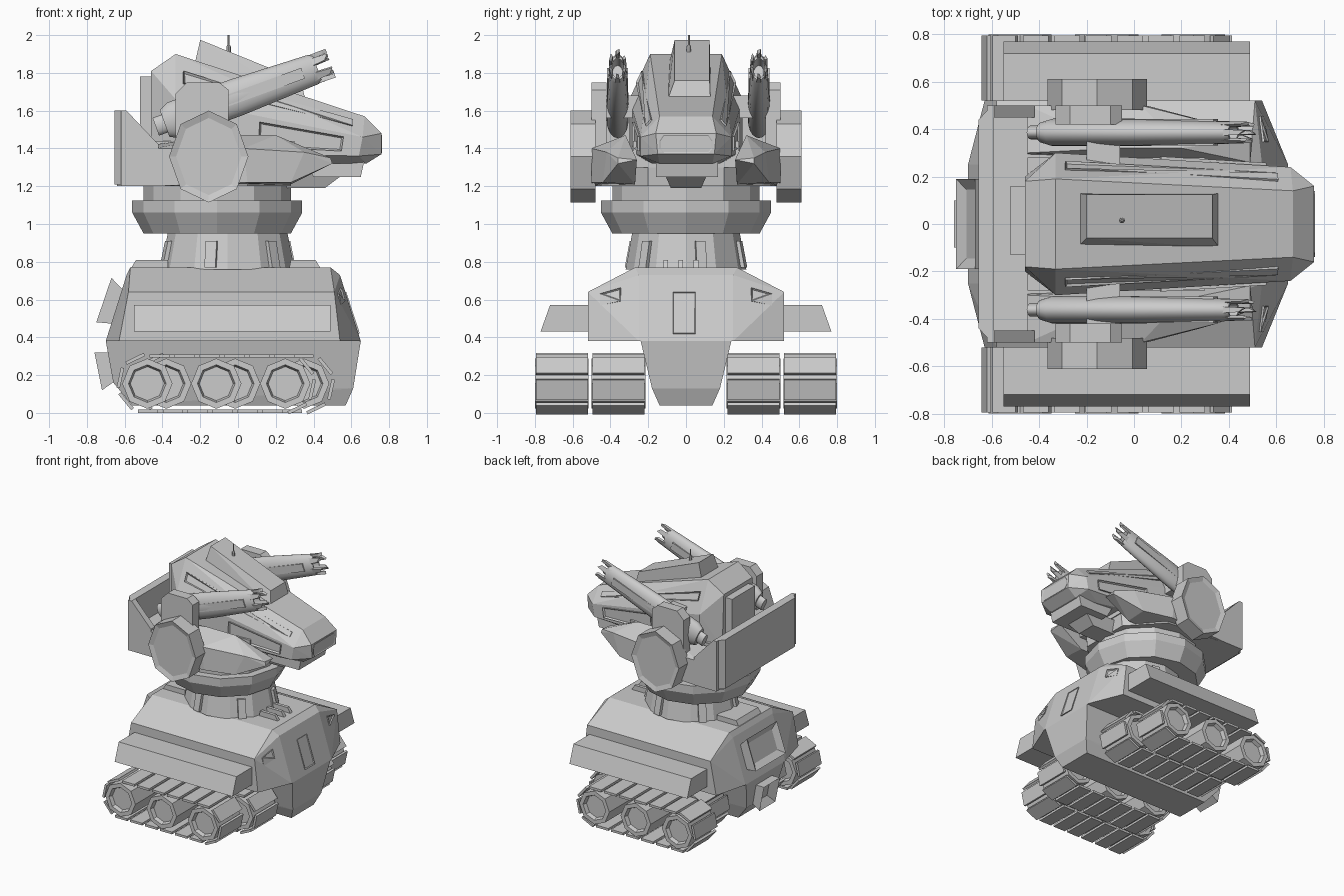
import bpy, bmesh
from math import cos, sin, pi, radians
from mathutils import Vector, Matrix

if "Cube" in bpy.data.objects:
    bpy.data.objects.remove(bpy.data.objects["Cube"], do_unlink=True)

grey = bpy.data.materials.new("plain grey")
grey.use_nodes = True
grey.diffuse_color = (0.6, 0.6, 0.6, 1)
grey.node_tree.nodes["Principled BSDF"].inputs["Base Color"].default_value = (0.6, 0.6, 0.6, 1)


def finish(name, bm, smooth=False):
    bmesh.ops.recalc_face_normals(bm, faces=bm.faces[:])
    me = bpy.data.meshes.new(name)
    bm.to_mesh(me)
    bm.free()
    me.materials.append(grey)
    ob = bpy.data.objects.new(name, me)
    bpy.context.collection.objects.link(ob)
    if smooth:
        bpy.context.view_layer.objects.active = ob
        ob.select_set(True)
        bpy.ops.object.shade_smooth_by_angle(angle=radians(35))
        ob.select_set(False)
    return ob


def add_hull(bm, pts):
    verts = [bm.verts.new(p) for p in pts]
    res = bmesh.ops.convex_hull(bm, input=verts)
    junk = [g for g in res["geom_interior"] + res["geom_unused"] if isinstance(g, bmesh.types.BMVert)]
    bmesh.ops.delete(bm, geom=list(set(junk)), context='VERTS')
    bmesh.ops.dissolve_limit(bm, angle_limit=radians(2), verts=bm.verts[:], edges=bm.edges[:])


def recess(bm, direction, rim, depth):
    """Inset the face looking along direction and push it inwards."""
    bm.normal_update()
    face = max(bm.faces, key=lambda f: f.normal.dot(direction) + f.calc_area() * 0.1)
    bmesh.ops.inset_region(bm, faces=[face], thickness=rim, use_even_offset=True)
    bmesh.ops.translate(bm, verts=face.verts[:], vec=-Vector(direction) * depth)


def solid(name, pts, both=False, look=None, rim=0.02, depth=0.012):
    """Convex solid; both=True mirrors the points so it spans the middle."""
    bm = bmesh.new()
    add_hull(bm, list(pts) + ([(x, -y, z) for x, y, z in pts] if both else []))
    if look:
        bmesh.ops.recalc_face_normals(bm, faces=bm.faces[:])
        recess(bm, Vector(look).normalized(), rim, depth)
    return finish(name, bm)


def pair(name, pts, **kw):
    for s, side in ((1, "left"), (-1, "right")):
        k = dict(kw)
        if "look" in k:
            k["look"] = (k["look"][0], s * k["look"][1], k["look"][2])
        solid(side + "_" + name, [(x, s * y, z) for x, y, z in pts], **k)


def prism(profile, y0, y1):
    return [(x, y, z) for x, z in profile for y in (y0, y1)]


def box(x0, x1, y0, y1, z0, z1):
    return prism([(x0, z0), (x1, z0), (x1, z1), (x0, z1)], y0, y1)


def lathe(name, profile, sides, place, scale_y=1.0, smooth=False):
    """Rings of (radius, height) joined up and capped, then placed."""
    bm = bmesh.new()
    rings = [[bm.verts.new((r * cos(2 * pi * i / sides), scale_y * r * sin(2 * pi * i / sides), h))
              for i in range(sides)] for r, h in profile]
    for a, b in zip(rings, rings[1:]):
        for i in range(sides):
            j = (i + 1) % sides
            bm.faces.new((a[i], a[j], b[j], b[i]))
    bm.faces.new(rings[0])
    bm.faces.new(rings[-1])
    bmesh.ops.transform(bm, matrix=place, verts=bm.verts[:])
    return finish(name, bm, smooth)


def panel(name, patch, u0, u1, v0, v1, rim=0.015):
    """Recessed frame lying on a four-cornered patch, on both sides."""
    a, b, c, d = (Vector(p) for p in patch)
    at = lambda u, v: a.lerp(b, v).lerp(d.lerp(c, v), u)
    quad = [at(u0, v0), at(u0, v1), at(u1, v1), at(u1, v0)]
    n = (quad[2] - quad[0]).cross(quad[3] - quad[1]).normalized()
    if n.y < 0:
        n = -n
    pair(name, [tuple(p + n * k) for p in quad for k in (-0.03, 0.012)],
         look=tuple(n), rim=rim, depth=0.02)


# Hull: wide upper body on a narrow keel
corner = [(0.54, 0.52, 0.38), (0.51, 0.52, 0.64), (0.54, 0.25, 0.73), (0.65, 0.25, 0.38)]
solid("upper_hull", corner + [(0.49, 0.27, 0.77), (-0.57, 0.27, 0.77), (-0.59, 0.25, 0.73),
      (-0.58, 0.52, 0.64), (-0.63, 0.52, 0.38), (-0.70, 0.25, 0.38)], both=True)
solid("keel", [(0.65, 0.24, 0.38), (-0.70, 0.24, 0.38), (0.61, 0.18, 0.13), (-0.66, 0.18, 0.16),
      (0.57, 0.14, 0.04), (-0.56, 0.14, 0.04)], both=True)
panel("corner_slit", corner, 0.25, 0.65, 0.66, 0.88)
solid("front_hatch", [(x, y, z) for y in (-0.07, 0.05) for x, z in
      ((0.645, 0.42), (0.573, 0.64), (0.58, 0.40), (0.52, 0.62))], look=(0.95, 0, 0.3), depth=0.03)
solid("rear_hatch", prism([(-0.75, 0.48), (-0.67, 0.715), (-0.58, 0.62), (-0.64, 0.47)], -0.19, 0.19),
      look=(-0.95, 0, 0.3), rim=0.045, depth=0.03)
solid("tow_box", prism([(-0.76, 0.32), (-0.72, 0.12), (-0.62, 0.19), (-0.65, 0.32)], -0.1, 0.1),
      look=(-1, 0, -0.2), rim=0.05, depth=0.05)
pair("fender", [(x, y, z) for x in (-0.55, 0.49) for y, z in
     ((0.5, 0.43), (0.77, 0.43), (0.72, 0.57), (0.5, 0.57))])
for i in range(3):
    y = -0.12 + 0.08 * i
    solid("front_fin", prism([(0.27, 0.76), (0.44, 0.76), (0.41, 0.81), (0.28, 0.81)], y, y + 0.025))
solid("rear_deck_box", prism([(-0.57, 0.76), (-0.37, 0.76), (-0.37, 0.81), (-0.54, 0.81)], -0.14, 0.14))


# Tracks: plates follow a rounded loop about three wheels
def track(name, y0, y1, shift):
    xa, xb, zc, r, count = -0.48 + shift, 0.25 + shift, 0.155, 0.146, 18
    run, arc = xb - xa, pi * r
    bm = bmesh.new()
    for i in range(count):
        t = (i + 0.5) * 2 * (run + arc) / count
        if t < run:
            c, a = (xa + t, zc + r), 0
        elif t < run + arc:
            a = (t - run) / r
            c = (xb + r * sin(a), zc + r * cos(a))
        elif t < 2 * run + arc:
            c, a = (xb - (t - run - arc), zc - r), pi
        else:
            a = pi + (t - 2 * run - arc) / r
            c = (xa + r * sin(a), zc + r * cos(a))
        m = Matrix.Translation((c[0], (y0 + y1) / 2, c[1])) @ Matrix.Rotation(a, 4, 'Y') \
            @ Matrix.Diagonal((0.108, y1 - y0, 0.018, 1))
        bmesh.ops.create_cube(bm, size=1, matrix=m)
    finish(name + "_treads", bm)
    for k in range(3):
        place = Matrix.Translation((xa + k * run / 2, (y0 + y1) / 2, zc)) @ Matrix.Rotation(pi / 2, 4, 'X')
        h = (y1 - y0) / 2 + 0.005
        lathe(name + "_wheel", [(0.09, 0.03 - h), (0.1, -h), (0.133, -h), (0.133, h), (0.1, h), (0.09, h - 0.03)],
              8, place)


track("left_outer", 0.52, 0.795, 0)
track("left_inner", 0.22, 0.495, 0.1)
track("right_outer", -0.795, -0.52, 0)
track("right_inner", -0.495, -0.22, 0.1)

# Neck and turning ring
lathe("neck", [(0.355, 0.76), (0.315, 0.96)], 12, Matrix.Translation((-0.055, 0, 0)), 0.9)
for k in range(6):
    turn = Matrix.Translation((-0.055, 0, 0)) @ Matrix.Diagonal((1, 0.9, 1, 1)) @ Matrix.Rotation(pi * (k / 3 + 1 / 12), 4, 'Z')
    solid("neck_rib", [tuple(turn @ Vector(p)) for p in prism(
        [(0.3, 0.77), (0.365, 0.77), (0.335, 0.91), (0.3, 0.91)], -0.03, 0.03)])
lathe("turning_ring", [(0.39, 0.95), (0.45, 1.06), (0.45, 1.125), (0.39, 1.125), (0.39, 1.21)],
      12, Matrix.Translation((-0.11, 0, 0)))

# Turret platform with rear wall and side pods
solid("platform", [(-0.64, 0.44, 1.2), (-0.64, 0.44, 1.38), (-0.58, 0.5, 1.2), (-0.58, 0.5, 1.38),
      (0.05, 0.45, 1.2), (0.05, 0.45, 1.38), (0.28, 0.2, 1.2), (0.3, 0.2, 1.36)], both=True)
solid("rear_wall", [(x, y, z) for x, y in ((-0.655, 0.44), (-0.6, 0.5), (-0.59, 0.5))
      for z in (1.21, 1.6)], both=True)
pair("wall_brace", prism([(-0.62, 1.2), (-0.62, 1.6), (-0.59, 1.6), (-0.42, 1.42), (-0.42, 1.2)], 0.45, 0.5))
pair("side_pod", [(-0.45, 0.27, 1.2), (-0.45, 0.5, 1.2), (-0.45, 0.5, 1.4), (-0.45, 0.3, 1.42),
     (0.05, 0.5, 1.22), (0.03, 0.5, 1.4), (0.2, 0.32, 1.47), (-0.05, 0.32, 1.47), (0.28, 0.27, 1.21),
     (0.28, 0.44, 1.22), (0.35, 0.42, 1.38), (0.49, 0.26, 1.34), (0.5, 0.36, 1.32), (0.49, 0.36, 1.35)])
solid("pod_link", box(-0.45, 0.3, -0.28, 0.28, 1.3, 1.44))

# Shoulders: upright plate, axle and octagonal disc
plate = [(-0.33, 1.3), (-0.33, 1.69), (-0.27, 1.75), (-0.1, 1.75), (-0.05, 1.71), (-0.05, 1.3)]
pair("shoulder_plate", prism(plate, 0.42, 0.5))
pair("gun_axle", box(-0.2, -0.06, 0.25, 0.45, 1.56, 1.68))
octagon = [(-0.155 + 0.21 * sin(pi * i / 4), 1.357 + 0.243 * cos(pi * i / 4)) for i in range(8)]
pair("shoulder_disc", prism(octagon, 0.48, 0.612), look=(0, 1, 0), rim=0.035, depth=0.012)

# Guns: flattened barrels with a toothed muzzle
for side, y in (("left", 0.386), ("right", -0.362)):
    aim = Matrix.Translation((-0.05, y, 1.655)) @ Matrix.Rotation(radians(70), 4, 'Y')
    lathe(side + "_gun", [(0.05, -0.41), (0.05, -0.36), (0.075, -0.36), (0.1, -0.31), (0.1, 0.05), (0.082, 0.48),
          (0.068, 0.5), (0.055, 0.5), (0.05, 0.4)], 20, aim, 0.58, smooth=True)
    for k in range(6):
        a = pi * k / 3
        tooth = [(r * cos(a + w), 0.58 * r * sin(a + w), h) for r in (0.058, 0.082)
                 for w, h in ((-0.3, 0.46), (0.3, 0.46), (-0.2, 0.575), (0.2, 0.55))]
        solid(side + "_muzzle_tooth", [tuple(aim @ Vector(p)) for p in tooth])
    for s in (-1, 1):
        rail = box(-0.03, 0.03, s * 0.04, s * 0.056, -0.1, 0.42)
        solid(side + "_gun_rail", [tuple(aim @ Vector(p)) for p in rail])

# Head: wedge tapering to a blunt nose
chamfer = [(-0.33, 0.19, 1.9), (-0.33, 0.3, 1.66), (0.66, 0.24, 1.46), (0.67, 0.14, 1.57)]
cheek = [(-0.33, 0.3, 1.66), (-0.33, 0.3, 1.38), (0.64, 0.24, 1.36), (0.66, 0.24, 1.46)]
solid("head", chamfer + cheek + [(-0.46, 0.18, 1.81), (-0.46, 0.2, 1.4), (0.76, 0.16, 1.48),
      (0.76, 0.15, 1.37), (0.68, 0.14, 1.32), (0.5, 0.18, 1.32)], both=True)
panel("head_slit", chamfer, 0.04, 0.94, 0.35, 0.62)
panel("cheek_panel", cheek, 0.45, 0.9, 0.15, 0.8)
solid("nose_frame", [(x, y, z) for x in (0.72, 0.763) for y, z in
      ((0.12, 1.47), (0.14, 1.44), (0.14, 1.4), (0.12, 1.375))], both=True, look=(1, 0, 0))
solid("chin", prism([(0.35, 1.34), (0.67, 1.34), (0.65, 1.25), (0.4, 1.25)], -0.16, 0.17))
solid("jaw", [(x, y, z) for x, z, w in ((0.2, 1.28, 0.12), (0.58, 1.28, 0.12), (0.25, 1.19, 0.08), (0.46, 1.19, 0.08))
      for y in (-w, w)])
solid("head_back_box", box(-0.52, -0.42, -0.13, 0.16, 1.42, 1.78))
solid("head_top_box", [(x, y, z) for x, z, y0, y1 in
      ((-0.24, 1.8, -0.1, 0.13), (-0.2, 1.975, -0.06, 0.125), (0.33, 1.76, -0.06, 0.125), (0.36, 1.65, -0.1, 0.13))
      for y in (y0, y1)])
lathe("antenna", [(0.012, 1.88), (0.012, 1.94), (0.005, 1.95), (0.005, 2.0)], 8, Matrix.Translation((-0.05, 0.015, 0)))
